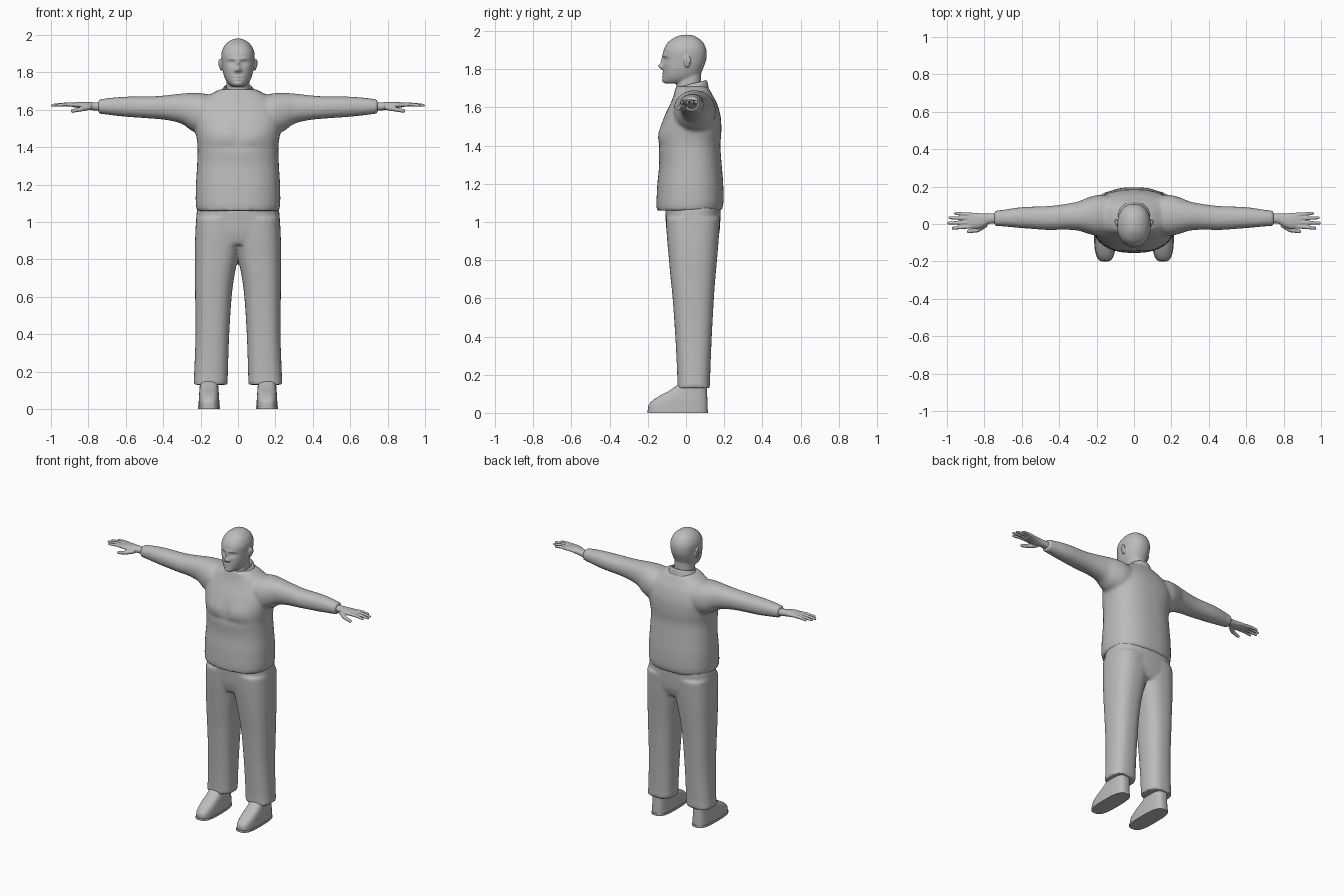
import bpy
import bmesh
from math import cos, sin, pi, exp
from mathutils import Matrix, Vector

cube = bpy.data.objects.get("Cube")
if cube:
    bpy.data.objects.remove(cube, do_unlink=True)

grey = bpy.data.materials.new("plain grey")
grey.use_nodes = True
grey.diffuse_color = (0.5, 0.5, 0.5, 1)
grey.node_tree.nodes["Principled BSDF"].inputs["Base Color"].default_value = (0.5, 0.5, 0.5, 1)


def spline(a, b, c, d, t):
    """Smooth blend from b to c."""
    return b + 0.5 * t * (c - a + t * (2 * a - 5 * b + 4 * c - d + t * (3 * (b - c) + d - a)))


def resample(rows, steps):
    result = []
    for i in range(len(rows) - 1):
        a, b, c, d = rows[max(i - 1, 0)], rows[i], rows[i + 1], rows[min(i + 2, len(rows) - 1)]
        for k in range(steps):
            result.append([spline(*values, k / steps) for values in zip(a, b, c, d)])
    return result + [rows[-1]]


def loft(bm, rows, axis="z", side=1, power=2.2, tilt=0.0, steps=5, segments=48):
    """Skin rounded sections; each row is (position, u min, u max, v min, v max)."""
    rings = []
    for pos, u0, u1, v0, v1 in resample(rows, steps):
        ring = []
        for k in range(segments):
            a = 2 * pi * k / segments
            c, s = cos(a), sin(a)
            u = (u0 + u1) / 2 + (u1 - u0) / 2 * abs(c) ** (2 / power) * (1 if c > 0 else -1)
            v = (v0 + v1) / 2 + (v1 - v0) / 2 * abs(s) ** (2 / power) * (1 if s > 0 else -1)
            point = (side * u, v, pos + tilt * v) if axis == "z" else (side * pos, u, v)
            ring.append(bm.verts.new(point))
        rings.append(ring)
    for low, high in zip(rings, rings[1:]):
        for k in range(segments):
            n = (k + 1) % segments
            bm.faces.new((low[k], low[n], high[n], high[k]))
    bm.faces.new(rings[0])
    bm.faces.new(rings[-1])


def ball(bm, centre, size, turn=0.0):
    matrix = Matrix.Translation(centre) @ Matrix.Rotation(turn, 4, "X") @ Matrix.Diagonal((*size, 1))
    bmesh.ops.create_uvsphere(bm, u_segments=20, v_segments=12, radius=1, matrix=matrix)


def finger(bm, points, radius, side):
    """Tapered chain of short rods ending in a rounded tip."""
    points = [Vector((side * x, y, z)) for x, y, z in points]
    for i, (a, b) in enumerate(zip(points, points[1:])):
        direction = b - a
        r0, r1 = radius * (1 - 0.15 * i), radius * (0.85 - 0.15 * i)
        matrix = Matrix.Translation((a + b) / 2) @ direction.to_track_quat("Z", "Y").to_matrix().to_4x4()
        bmesh.ops.create_cone(bm, cap_ends=True, segments=14, radius1=r0, radius2=r1,
                              depth=direction.length, matrix=matrix)
        ball(bm, b, (r1, r1, r1))


def build(name, bm, voxel=0.0, smooth=0):
    """Turn the mesh into an object, fusing overlapping volumes when asked."""
    bmesh.ops.recalc_face_normals(bm, faces=bm.faces)
    mesh = bpy.data.meshes.new(name)
    bm.to_mesh(mesh)
    bm.free()
    obj = bpy.data.objects.new(name, mesh)
    bpy.context.collection.objects.link(obj)
    bpy.ops.object.select_all(action="DESELECT")
    obj.select_set(True)
    bpy.context.view_layer.objects.active = obj
    if voxel:
        fuse = obj.modifiers.new("fuse", "REMESH")
        fuse.mode, fuse.voxel_size = "VOXEL", voxel
        relax = obj.modifiers.new("relax", "SMOOTH")
        relax.factor, relax.iterations = 0.5, smooth
        for modifier in ("fuse", "relax"):
            bpy.ops.object.modifier_apply(modifier=modifier)
    obj.data.materials.clear()
    obj.data.materials.append(grey)
    bpy.ops.object.shade_smooth_by_angle(angle=0.9)
    return obj


def push(obj, features):
    """Sculpt the front: each feature is (x, z, x radius, z radius, height), mirrored in x."""
    for vert in obj.data.vertices:
        if vert.co.y < -0.04:
            x, z = abs(vert.co.x), vert.co.z
            vert.co.y -= sum(h * exp(-((x - fx) / rx) ** 2 - ((z - fz) / rz) ** 2)
                             for fx, fz, rx, rz, h in features)


# Head, neck and ears
bm = bmesh.new()
loft(bm, [(1.725, -.03, .03, -.108, .02), (1.735, -.047, .047, -.118, .05),
          (1.76, -.066, .066, -.12, .07), (1.8, -.08, .08, -.12, .088),
          (1.85, -.087, .087, -.12, .106), (1.9, -.089, .089, -.117, .107),
          (1.94, -.074, .074, -.095, .09), (1.965, -.05, .05, -.062, .062),
          (1.977, -.026, .026, -.034, .038), (1.981, -.006, .006, -.006, .01)])
loft(bm, [(1.64, -.07, .07, -.05, .09), (1.72, -.062, .062, -.05, .08), (1.8, -.06, .06, -.05, .08)])
for side in (1, -1):
    ball(bm, (side * .091, .005, 1.84), (.009, .017, .032), .2)
    ball(bm, (side * .099, .013, 1.85), (.006, .014, .022), .2)
head = build("head", bm, .005, 3)
push(head, [(0, 1.842, .01, .028, .011), (0, 1.815, .014, .013, .022), (.014, 1.81, .008, .008, .007),
            (.034, 1.85, .02, .013, -.012), (.034, 1.849, .013, .007, .006), (.028, 1.872, .026, .008, .005),
            (0, 1.776, .02, .005, .006), (0, 1.763, .018, .005, .006), (0, 1.77, .024, .003, -.005),
            (0, 1.74, .022, .012, .007)])

# Sweater body with both sleeves
bm = bmesh.new()
loft(bm, [(1.06, -.22, .22, -.153, .187), (1.1, -.226, .226, -.155, .196), (1.2, -.225, .225, -.15, .195),
          (1.3, -.219, .219, -.141, .187), (1.4, -.216, .216, -.145, .18), (1.47, -.225, .225, -.142, .185),
          (1.55, -.235, .235, -.115, .182), (1.62, -.215, .215, -.082, .163), (1.66, -.18, .18, -.066, .142),
          (1.69, -.135, .135, -.058, .125), (1.71, -.095, .095, -.052, .112)], power=2.4)
for side in (1, -1):
    loft(bm, [(.1, -.06, .15, 1.48, 1.67), (.19, -.065, .155, 1.47, 1.688), (.25, -.05, .14, 1.49, 1.69),
              (.3, -.035, .12, 1.525, 1.687), (.38, -.03, .105, 1.545, 1.678), (.46, -.032, .096, 1.553, 1.672),
              (.6, -.022, .09, 1.563, 1.67), (.7, -.013, .076, 1.574, 1.662), (.748, -.01, .07, 1.58, 1.654)],
         axis="x", side=side)
sweater = build("sweater", bm, .01, 5)
push(sweater, [(.1, 1.46, .07, .05, .006), (0, 1.46, .03, .06, -.005), (.05, 1.4, .09, .02, -.004)])

# Collar band, higher at the back
bm = bmesh.new()
loft(bm, [(1.66, -.115, .115, -.06, .12), (1.69, -.092, .092, -.056, .116), (1.712, -.078, .078, -.054, .11),
          (1.715, -.07, .07, -.046, .1), (1.69, -.066, .066, -.04, .095)], tilt=.25, power=2)
build("collar", bm)

# Trousers
bm = bmesh.new()
loft(bm, [(.88, -.2, .2, -.085, .155), (.95, -.224, .224, -.102, .176), (1.08, -.219, .219, -.11, .182)],
     power=2.5)
for side in (1, -1):
    loft(bm, [(.13, .055, .239, -.046, .127), (.2, .054, .234, -.046, .127), (.4, .047, .227, -.056, .135),
              (.6, .034, .229, -.07, .146), (.72, .018, .23, -.082, .155), (.82, -.003, .231, -.091, .164),
              (.92, -.025, .229, -.1, .172), (1.02, -.03, .224, -.105, .178)], side=side, power=2.5)
build("trousers", bm, .01, 4)

for side, label in ((1, "left"), (-1, "right")):
    # Hand: wrist and palm, four spread fingers and a thumb
    bm = bmesh.new()
    loft(bm, [(.72, .002, .06, 1.592, 1.64), (.77, .002, .056, 1.597, 1.64), (.81, -.018, .056, 1.602, 1.643),
              (.85, -.026, .06, 1.61, 1.642), (.89, -.02, .06, 1.615, 1.638)], axis="x", side=side)
    for start, tip_y, tip_x in ((-.013, -.022, .968), (.008, .005, .992), (.03, .033, .985), (.05, .057, .955)):
        middle = (tip_x + .87) / 2
        finger(bm, [(.87, start, 1.627), (middle, (start + tip_y) / 2, 1.629), (tip_x, tip_y, 1.624)],
               .0115, side)
    finger(bm, [(.79, -.002, 1.614), (.835, -.032, 1.604), (.885, -.04, 1.594)], .0145, side)
    build(label + "_hand", bm, .004, 2)

    # Shoe: sloping upper on a thin sole
    bm = bmesh.new()
    loft(bm, [(.01, .099, .211, -.198, .113), (.04, .1, .21, -.196, .113), (.065, .101, .209, -.175, .112),
              (.09, .103, .207, -.137, .111), (.115, .105, .205, -.09, .11), (.15, .108, .203, -.04, .11)],
         side=side, power=3)
    build(label + "_shoe", bm)
    bm = bmesh.new()
    loft(bm, [(0, .096, .214, -.202, .116), (.014, .096, .214, -.202, .116)], side=side, power=3, steps=1)
    build(label + "_sole", bm)
